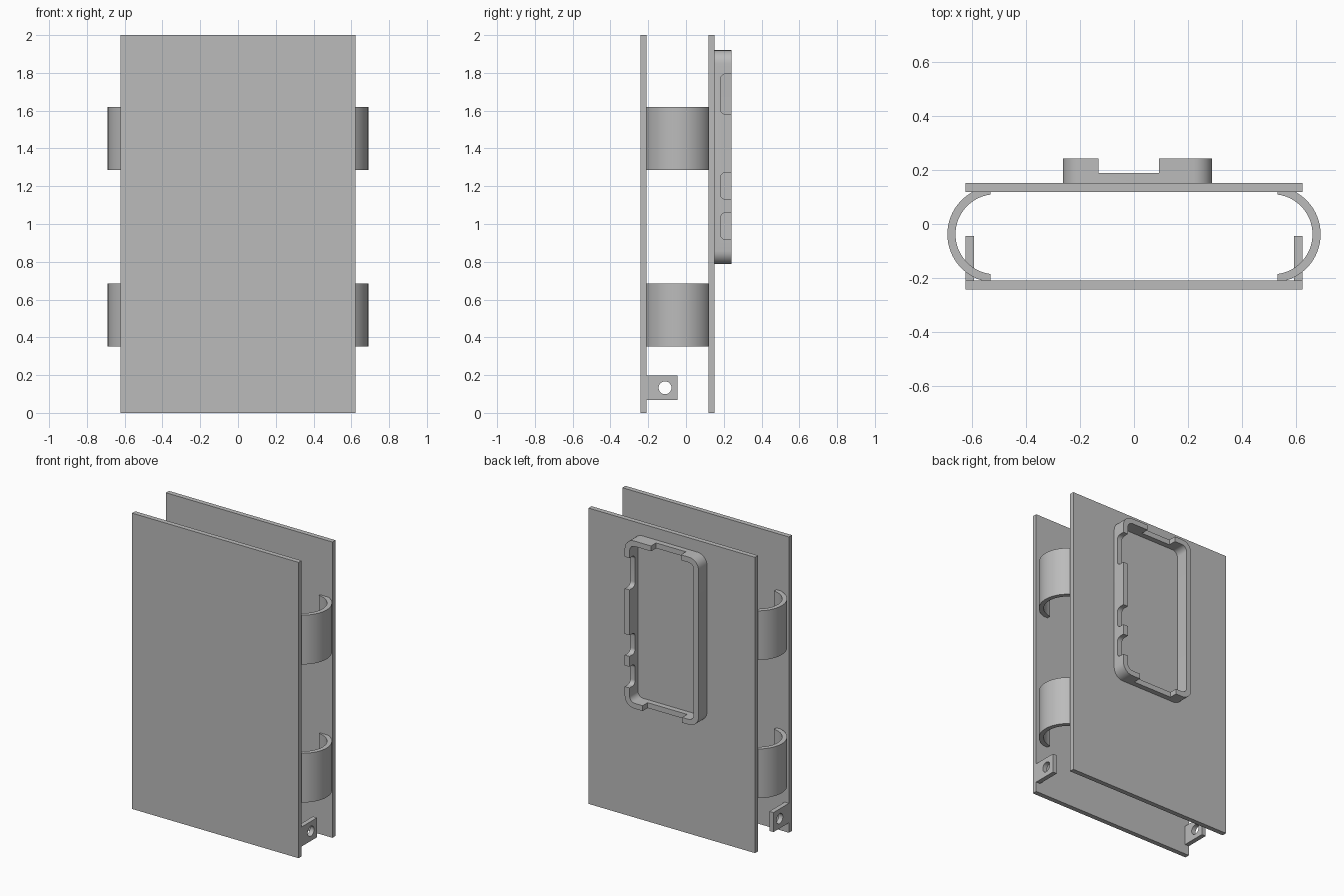
import bpy, bmesh
from math import sin, cos, acos, pi, radians

if "Cube" in bpy.data.objects:
    bpy.data.objects.remove(bpy.data.objects["Cube"])

GREY = (0.5, 0.5, 0.5, 1)
mat = bpy.data.materials.new("plain_grey")
mat.use_nodes = True
mat.diffuse_color = GREY
mat.node_tree.nodes["Principled BSDF"].inputs["Base Color"].default_value = GREY

# How a 2D profile point plus a depth maps to 3D for each extrusion axis
PLACE = {"x": lambda a, b, d: (d, a, b),
         "y": lambda a, b, d: (a, d, b),
         "z": lambda a, b, d: (a, b, d)}


def prism(name, profile, axis, lo, hi):
    """Extrude a closed 2D profile along an axis."""
    bm = bmesh.new()
    face = bm.faces.new([bm.verts.new(PLACE[axis](a, b, lo)) for a, b in profile])
    new = bmesh.ops.extrude_face_region(bm, geom=[face])["geom"]
    shift = PLACE[axis](0, 0, hi - lo)
    bmesh.ops.translate(bm, vec=shift, verts=[v for v in new if isinstance(v, bmesh.types.BMVert)])
    bmesh.ops.recalc_face_normals(bm, faces=bm.faces)
    mesh = bpy.data.meshes.new(name)
    bm.to_mesh(mesh)
    bm.free()
    mesh.materials.append(mat)
    obj = bpy.data.objects.new(name, mesh)
    bpy.context.collection.objects.link(obj)
    return obj


def rounded(a0, a1, b0, b1, r=0.0, steps=8):
    """Rectangle profile with rounded corners."""
    if r == 0:
        return [(a0, b0), (a1, b0), (a1, b1), (a0, b1)]
    centres = [(a1 - r, b1 - r), (a0 + r, b1 - r), (a0 + r, b0 + r), (a1 - r, b0 + r)]
    return [(ca + r * cos((k + i / steps) * pi / 2), cb + r * sin((k + i / steps) * pi / 2))
            for k, (ca, cb) in enumerate(centres) for i in range(steps + 1)]


def select(obj):
    bpy.ops.object.select_all(action="DESELECT")
    obj.select_set(True)
    bpy.context.view_layer.objects.active = obj


def cut(obj, cutter):
    """Subtract a cutter, then discard it."""
    cutter.hide_render = True
    mod = obj.modifiers.new("cut", "BOOLEAN")
    mod.operation, mod.solver, mod.object = "DIFFERENCE", "EXACT", cutter
    select(obj)
    bpy.ops.object.modifier_apply(modifier=mod.name)
    bpy.data.objects.remove(cutter)


def smooth(obj):
    select(obj)
    bpy.ops.object.shade_smooth_by_angle(angle=radians(30))


# Two large flat plates
HALF = 0.623
prism("front_plate", rounded(-HALF, HALF, -0.242, -0.209), "z", 0, 2)
prism("back_plate", rounded(-HALF, HALF, 0.119, 0.152), "z", 0, 2)


# Curved spring clips joining the plates
def clip_profile(side, steps=32, cx=0.512, cy=-0.038, end=0.53):
    pts = []
    for r, direction in ((0.178, 1), (0.148, -1)):
        span = acos((end - cx) / r)
        for i in range(steps + 1):
            t = direction * span * (2 * i / steps - 1)
            pts.append((side * (cx + r * cos(t)), cy + r * sin(t)))
    return pts


for side, label in ((1, "left"), (-1, "right")):
    for z, level in ((0.352, "lower"), (1.286, "upper")):
        smooth(prism(f"{level}_{label}_clip", clip_profile(side), "z", z, z + 0.333))

    # Pierced tab at the foot of the front plate
    x0, x1 = sorted((side * 0.592, side * HALF))
    tab = prism(f"{label}_tab", rounded(-0.209, -0.045, 0.067, 0.199), "x", x0, x1)
    hole = [(-0.111 + 0.034 * cos(i * pi / 16), 0.133 + 0.034 * sin(i * pi / 16)) for i in range(32)]
    cut(tab, prism("hole_cutter", hole, "x", x0 - 0.1, x1 + 0.1))
    smooth(tab)

# Rounded holder frame on the back plate
L, R, B, T, WALL = -0.263, 0.289, 0.787, 1.92, 0.036
frame = prism("holder_frame", rounded(L, R, B, T, 0.07), "y", 0.152, 0.242)
cut(frame, prism("pocket_cutter", rounded(L + WALL, R - WALL, B + WALL, T - WALL, 0.04), "y", 0.1, 0.3))

# Wide openings in the top and bottom walls
cut(frame, prism("top_cutter", rounded(-0.131, 0.092, 0.188, 0.3), "z", T - 0.1, T + 0.1))
cut(frame, prism("bottom_cutter", rounded(-0.14, 0.155, 0.188, 0.3), "z", B - 0.1, B + 0.1))

# Side notches with rounded inner corners
for z0, z1 in ((1.58, 1.795), (1.13, 1.273), (0.917, 1.06)):
    cut(frame, prism("notch_cutter", rounded(0.182, 0.35, z0, z1, 0.03), "x", R - 0.1, R + 0.1))
smooth(frame)
